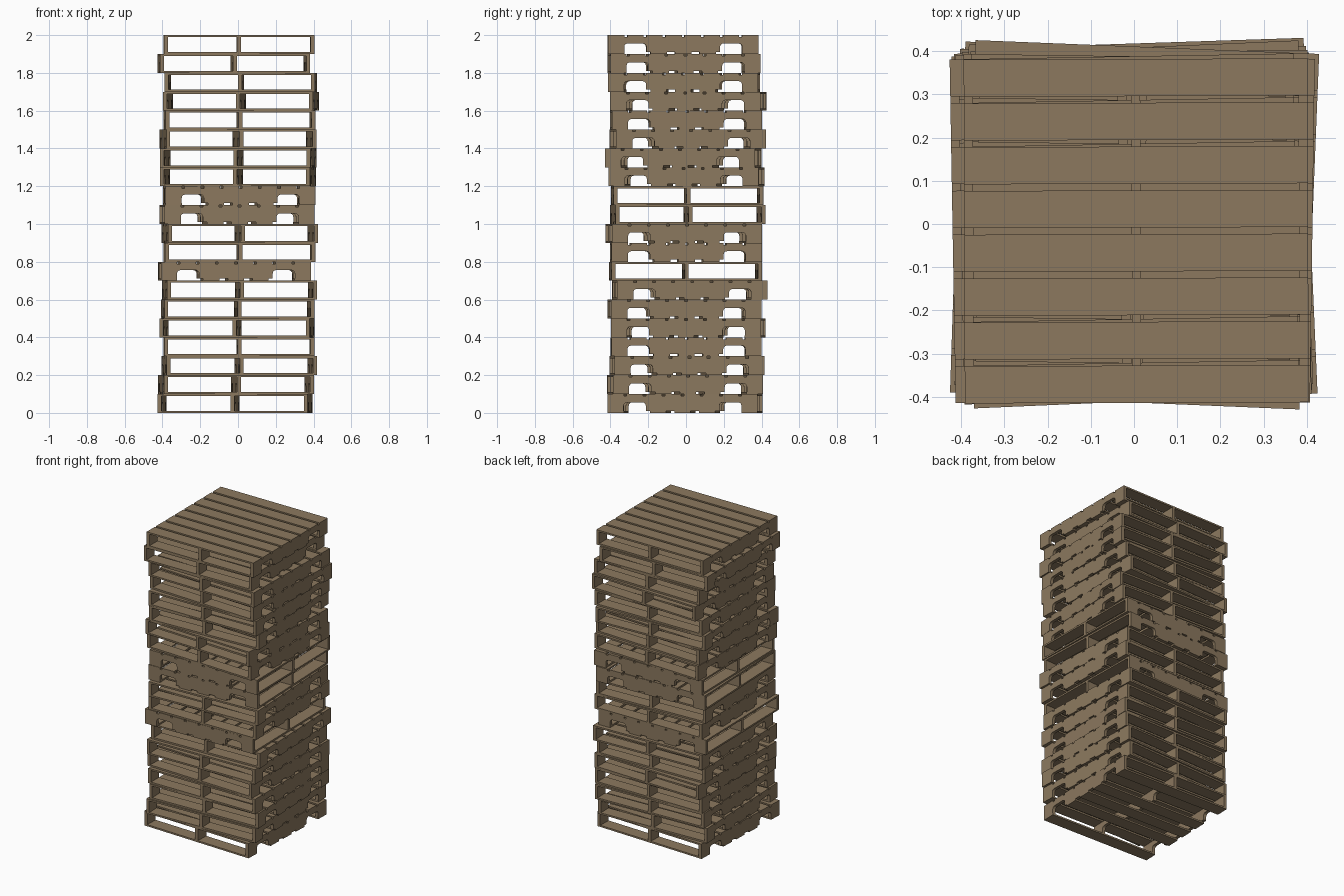
import bpy, bmesh, math
from mathutils import Matrix, Vector

cube = bpy.data.objects.get("Cube")
if cube:
    bpy.data.objects.remove(cube)

wood = bpy.data.materials.new("weathered_wood")
wood.use_nodes = True
colour = (0.262, 0.191, 0.114, 1)
wood.diffuse_color = colour
wood.node_tree.nodes["Principled BSDF"].inputs["Base Color"].default_value = colour

SIZE, HEIGHT = 0.795, 0.1
HALF = SIZE / 2
BOARD_W, BOARD_T, STRINGER_W = 0.086, 0.011, 0.021
NOTCH_IN, NOTCH_OUT, NOTCH_TOP, RADIUS = 0.195, 0.312, 0.056, 0.018


def board(bm, y, z):
    size = Matrix.Diagonal((SIZE, BOARD_W, BOARD_T, 1))
    bmesh.ops.create_cube(bm, size=1, matrix=Matrix.Translation((0, y, z)) @ size)


def notch(sign):
    """Fork notch outline with rounded upper corners, in order of rising y."""
    pts = [(NOTCH_IN, BOARD_T)]
    for cy, start in ((NOTCH_IN + RADIUS, 180), (NOTCH_OUT - RADIUS, 90)):
        for i in range(4):
            a = math.radians(start - 30 * i)
            pts.append((cy + RADIUS * math.cos(a), NOTCH_TOP - RADIUS + RADIUS * math.sin(a)))
    pts.append((NOTCH_OUT, BOARD_T))
    return pts if sign > 0 else [(-y, z) for y, z in reversed(pts)]


def stringer(bm, x):
    top = HEIGHT - BOARD_T
    outline = [(-HALF, BOARD_T)] + notch(-1) + notch(1)
    outline += [(HALF, BOARD_T), (HALF, top), (-HALF, top)]
    face = bm.faces.new([bm.verts.new((x - STRINGER_W / 2, y, z)) for y, z in outline])
    out = bmesh.ops.extrude_face_region(bm, geom=[face])
    moved = [g for g in out["geom"] if isinstance(g, bmesh.types.BMVert)]
    bmesh.ops.translate(bm, verts=moved, vec=Vector((STRINGER_W, 0, 0)))


# One pallet: three notched stringers, eight deck boards, five base boards
bm = bmesh.new()
for side in (-1, 0, 1):
    stringer(bm, side * (HALF - STRINGER_W / 2))
edge = HALF - BOARD_W / 2
for i in range(8):
    board(bm, -edge + 2 * edge * i / 7, HEIGHT - BOARD_T / 2)
for y in (-edge, -0.13, 0, 0.13, edge):
    board(bm, y, BOARD_T / 2)
bmesh.ops.recalc_face_normals(bm, faces=bm.faces)
mesh = bpy.data.meshes.new("pallet")
bm.to_mesh(mesh)
bm.free()
mesh.materials.append(wood)

# Stack from the ground up: x offset, y offset, turn in degrees
stack = [
    (-.015, -.005, -1.9), (-.01, -.005, 2.2), (.006, .005, 2), (.005, 0, .3),
    (-.005, .012, -1.8), (-.002, -.008, 1.3), (.008, .02, 1.9), (-.018, -.003, 91),
    (.008, 0, .6), (.01, -.012, 2.5), (-.005, .01, 92), (.007, .007, 91),
    (0, .003, -2.2), (.002, -.015, -2.4), (0, .01, 2.5), (.008, 0, .7),
    (.015, .012, -2.3), (.015, -.01, -.8), (-.022, -.01, 1), (.005, -.016, .2),
]
for level, (x, y, turn) in enumerate(stack):
    obj = bpy.data.objects.new(f"pallet_{level + 1}", mesh)
    obj.location = (x, y, level * HEIGHT)
    obj.rotation_euler.z = math.radians(turn)
    bpy.context.collection.objects.link(obj)
